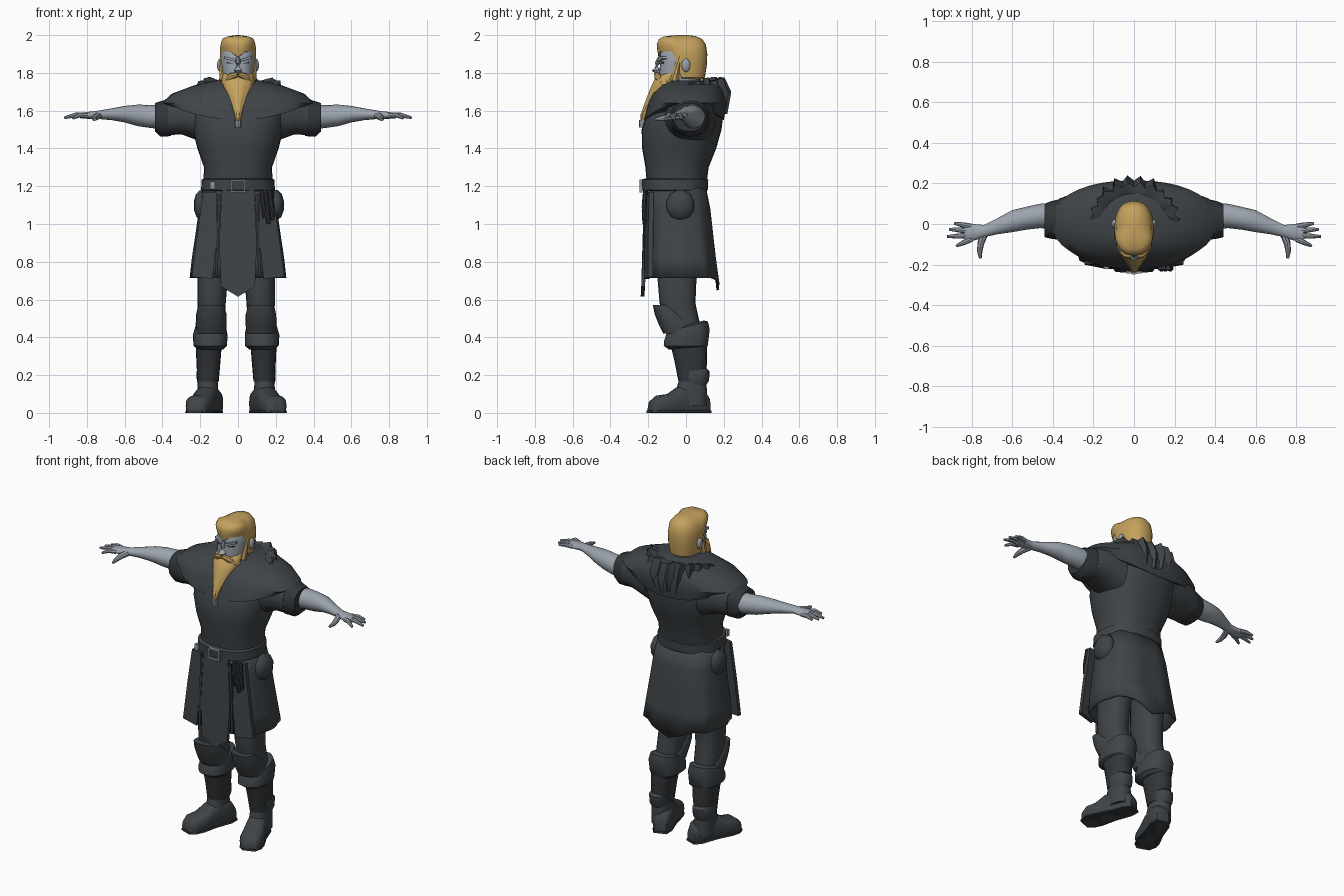
import bpy, bmesh, math, random
from mathutils import Vector, Matrix

random.seed(4)

def material(name, rgb):
    m = bpy.data.materials.new(name)
    m.diffuse_color = (*rgb, 1)
    return m

CLOTH = material("slate cloth", (0.05, 0.058, 0.065))
DARK = material("dark leather", (0.032, 0.036, 0.041))
SKIN = material("grey skin", (0.33, 0.37, 0.42))
HAIR = material("golden hair", (0.56, 0.36, 0.11))
METAL = material("metal", (0.30, 0.32, 0.34))

def rings_to_mesh(name, mat, rings, caps=True, closed=True):
    """Bridge equal-length rings of points into one surface."""
    bm = bmesh.new()
    vs = [[bm.verts.new(p) for p in r] for r in rings]
    n = len(rings[0])
    for a, b in zip(vs, vs[1:]):
        for i in range(n if closed else n - 1):
            j = (i + 1) % n
            bm.faces.new((a[i], a[j], b[j], b[i]))
    if caps:
        bm.faces.new(vs[0][::-1])
        bm.faces.new(vs[-1])
    bmesh.ops.recalc_face_normals(bm, faces=bm.faces)
    me = bpy.data.meshes.new(name)
    bm.to_mesh(me)
    bm.free()
    me.materials.append(mat)
    ob = bpy.data.objects.new(name, me)
    bpy.context.collection.objects.link(ob)
    return ob

def loft(name, mat, rows, axis="z", n=20, power=0.85, warp=None, caps=True, ripple=0, waves=8):
    """Rows are (position, low, high, low, high) across the two other axes."""
    rings = []
    for k, (p, a0, a1, b0, b1) in enumerate(rows):
        ring = []
        for i in range(n):
            t = 2 * math.pi * i / n
            c, s = math.cos(t), math.sin(t)
            f = 1 + ripple * k / len(rows) * math.cos(waves * t)
            a = (a0 + a1) / 2 + (a1 - a0) / 2 * f * math.copysign(abs(c) ** power, c)
            b = (b0 + b1) / 2 + (b1 - b0) / 2 * f * math.copysign(abs(s) ** power, s)
            v = Vector({"z": (a, b, p), "x": (p, a, b), "y": (a, p, b)}[axis])
            ring.append(warp(v) if warp else v)
        rings.append(ring)
    return rings_to_mesh(name, mat, rings, caps)

def tube(name, mat, pts, n=8):
    """Round limb through (x, y, z, radius) points."""
    rings = []
    for k, p in enumerate(pts):
        d = Vector(pts[min(k + 1, len(pts) - 1)][:3]) - Vector(pts[max(k - 1, 0)][:3])
        q = d.to_track_quat("Z", "Y")
        rings.append([Vector(p[:3]) + q @ Vector((p[3] * math.cos(2 * math.pi * i / n),
                      p[3] * math.sin(2 * math.pi * i / n), 0)) for i in range(n)])
    return rings_to_mesh(name, mat, rings)

def plate(name, mat, pts, thick):
    """Slab from (x, y, z) outline points, thickened backwards."""
    return rings_to_mesh(name, mat, [pts, [(x, y + thick, z) for x, y, z in pts]])

def blob(name, mat, loc, size):
    rows = [(loc[2] + size[2] * math.sin(a),) + tuple(
        loc[k] + e * size[k] * math.cos(a) for k in (0, 1) for e in (-1, 1))
        for a in [math.radians(d) for d in (-80, -50, -20, 15, 45, 78)]]
    return loft(name, mat, rows, n=14, power=1)

def sym(rows):
    return [(z, -w, w, a, b) for z, w, a, b in rows]

# Torso
loft("tunic", CLOTH, sym([(1.18, .185, -.205, .105), (1.3, .18, -.215, .12), (1.4, .215, -.232, .16),
     (1.5, .24, -.235, .188), (1.6, .25, -.205, .2), (1.7, .2, -.13, .19), (1.75, .1, -.08, .13)]), n=28)

# Shoulder mantle, its hem lifted over the arms
def lift_hem(v):
    if v.z < 1.6:
        v.z += .075 * min(1, abs(v.x) / .35) ** 2
    return v
loft("mantle", CLOTH, sym([(1.76, .12, -.08, .15), (1.735, .23, -.13, .185), (1.69, .35, -.175, .205),
     (1.64, .405, -.2, .215), (1.55, .365, -.222, .2), (1.56, .33, -.2, .18)]), n=36, power=.9, warp=lift_hem)

# Ragged fur collar dipping at the front
rows = [[] for _ in range(5)]
for i in range(44):
    a = 2 * math.pi * i / 44
    s, c, f = math.sin(a), math.cos(a), (1 - math.cos(a)) / 2
    j = (1.06 if i % 2 else .95) + random.uniform(-.03, .03)
    dz = random.uniform(-.012, .015)
    rows[0].append((.085 * s, .03 + .06 * c, 1.72 - .06 * f))
    rows[1].append((.16 * s, .03 + .12 * c, 1.76 - .12 * f ** 3))
    rows[2].append((.21 * s * j, .025 + .17 * c * j, 1.765 - .14 * f ** 3 + dz))
    rows[3].append((.215 * s * j, .02 + .208 * c * j, 1.69 - .1 * f + dz))
    rows[4].append((.18 * s, .01 + .2 * c * j, 1.59 - .04 * f + dz))
rings_to_mesh("fur_collar", CLOTH, rows, caps=False)

# Skirt with a pointed back hem
def back_point(v):
    if v.z < .75 and v.y > .08:
        v.z -= .065 * max(0, 1 - abs(v.x) / .16)
    return v
skirt = loft("skirt", CLOTH, sym([(1.2, .185, -.2, .105), (1.08, .205, -.2, .13), (.95, .222, -.203, .145),
     (.82, .24, -.208, .16), (.715, .25, -.21, .178)]), n=48, power=.75, warp=back_point, caps=False,
     ripple=.03, waves=10)
sol = skirt.modifiers.new("thickness", "SOLIDIFY")
sol.thickness = .012
sol.offset = -1

# Front apron and split panels
plate("apron", CLOTH, [(-.085, -.222, 1.19), (.085, -.222, 1.19), (.1, -.225, .9), (.09, -.237, .67),
      (0, -.24, .615), (-.09, -.237, .67), (-.1, -.225, .9)], .02)
for s in (-1, 1):
    plate("front_panel", CLOTH, [(s * x, y, z) for x, y, z in
          [(.115, -.21, 1.17), (.185, -.195, 1.17), (.215, -.2, .95), (.245, -.2, .72),
           (.135, -.222, .71), (.115, -.218, .9)]], .025)
    plate("apron_gap", DARK, [(s * x, -.2225, z) for x, z in
          [(.088, 1.16), (.108, 1.16), (.116, .9), (.122, .73), (.105, .72), (.104, .9)]], .008)

# Belt, buckle, pouches and hanging straps
loft("belt", CLOTH, sym([(1.175, .188, -.215, .11), (1.18, .196, -.232, .115), (1.235, .192, -.236, .118),
     (1.24, .182, -.22, .108)]), n=32)
for x, z, w, h in [(-.033, 1.202, .004, .034), (.033, 1.202, .004, .034), (0, 1.232, .035, .004),
                   (0, 1.172, .035, .004), (-.135, 1.205, .012, .02)]:
    y = -.245 if abs(x) < .1 else -.222
    plate("buckle", METAL, [(x - w, y, z - h), (x + w, y, z - h), (x + w, y, z + h), (x - w, y, z + h)], .015)
blob("pouch_right", CLOTH, (.2, -.03, 1.1), (.045, .078, .082))
blob("pouch_left", CLOTH, (-.195, -.04, 1.1), (.04, .07, .08))
for x, z in [(.135, 1.03), (.155, 1.0), (.178, 1.02)]:
    tube("belt_strap", DARK, [(x - .01, -.215, 1.18, .012), (x, -.222, z + .07, .013), (x + .006, -.22, z, .011)])

for s in (-1, 1):
    def side(v, s=s):
        v.x *= s
        return v
    def leg(v, s=s):
        v.x = s * v.x - .01
        return v
    def cuff_tilt(v):
        if v.z > .4:
            v.z += .25 * v.y
        return leg(v)
    turn = Matrix.Rotation(math.radians(20), 3, "Z")
    def foot(v):
        v = turn @ v + Vector((.15, 0, 0))
        v.z = max(v.z, 0)
        return leg(v)

    # Sleeve and bare arm
    loft("sleeve", CLOTH, [(.18, -.12, .16, 1.43, 1.69), (.3, -.1, .15, 1.475, 1.69), (.37, -.08, .125, 1.47, 1.66)],
         "x", warp=side)
    loft("sleeve_cuff", DARK, [(.355, -.08, .125, 1.465, 1.665), (.41, -.072, .112, 1.463, 1.65),
         (.44, -.065, .1, 1.49, 1.64)], "x", warp=side)
    loft("arm", SKIN, [(.38, -.035, .105, 1.5, 1.63), (.46, -.02, .1, 1.508, 1.63), (.53, -.028, .085, 1.518, 1.632),
         (.6, -.04, .068, 1.538, 1.625), (.67, -.05, .03, 1.55, 1.612), (.74, -.065, -.005, 1.556, 1.6),
         (.79, -.082, .0, 1.557, 1.594), (.835, -.085, -.005, 1.558, 1.588)], "x", n=16, power=1, warp=side)
    # Fingers and thumb
    for y0, x1, y1, z1 in [(-.012, .885, .003, 1.568), (-.034, .91, -.026, 1.565), (-.056, .92, -.062, 1.562),
                           (-.074, .875, -.108, 1.56)]:
        tube("finger", SKIN, [(s * .8, y0, 1.574, .014), (s * (.8 + x1) / 2, (y0 + y1) / 2, 1.577, .013),
             (s * x1, y1, z1, .007)])
    tube("thumb", SKIN, [(s * .735, -.04, 1.575, .02), (s * .755, -.095, 1.565, .017), (s * .76, -.135, 1.557, .013),
         (s * .757, -.168, 1.552, .007)])

    # Leg, knee guard, fur cuff, shin wrap, ankle
    loft("thigh", CLOTH, [(.95, .03, .2, -.14, .1), (.7, .045, .205, -.15, .055), (.58, .055, .205, -.14, .05),
         (.42, .065, .2, -.09, .085)], warp=leg)
    loft("knee_guard", CLOTH, [(.572, .065, .2, -.176, -.08), (.52, .05, .212, -.165, -.01), (.47, .05, .214, -.145, .04),
         (.42, .055, .21, -.12, .06)], warp=leg)
    loft("knee_cuff", CLOTH, [(.335, .07, .2, -.09, .095), (.355, .047, .225, -.118, .115), (.41, .045, .228, -.115, .125),
         (.455, .055, .215, -.1, .115), (.465, .075, .195, -.08, .095)], n=26, warp=cuff_tilt, ripple=.03, waves=9)
    loft("shin_wrap", DARK, [(.37, .075, .215, -.085, .11), (.27, .083, .21, -.06, .112), (.165, .092, .205, -.04, .1)],
         warp=leg)
    loft("ankle_strap", CLOTH, [(.145, .105, .2, -.015, .105), (.17, .095, .208, -.025, .122),
         (.22, .093, .21, -.03, .125), (.235, .105, .2, -.02, .11)], warp=leg)
    loft("ankle", CLOTH, [(.2, .1, .2, -.03, .1), (.13, .095, .205, -.05, .11), (.04, .095, .205, -.06, .11)], warp=leg)

    # Boot, turned outwards
    loft("boot", CLOTH, [(.125, -.035, .035, -.02, .08), (.1, -.05, .05, -.02, .12), (.03, -.055, .055, -.02, .15),
         (-.05, -.06, .06, -.02, .135), (-.1, -.067, .067, -.02, .1), (-.16, -.066, .066, -.02, .092),
         (-.195, -.05, .05, -.02, .065), (-.205, -.035, .035, -.02, .03)], "y", n=18, power=.7, warp=foot)
    loft("sole", DARK, [(.13, -.04, .04, -.01, .014), (.08, -.058, .058, -.01, .014), (-.03, -.058, .058, -.01, .014),
         (-.12, -.07, .07, -.01, .014), (-.17, -.066, .066, -.01, .014), (-.208, -.04, .04, -.01, .014)],
         "y", n=12, power=.4, warp=foot)

    # Ear, brow, eye, sideburn, moustache
    blob("ear", SKIN, (s * .095, .0, 1.84), (.016, .024, .036))
    plate("eyebrow", SKIN, [(s * .012, -.153, 1.872), (s * .07, -.13, 1.888), (s * .072, -.125, 1.875),
          (s * .014, -.153, 1.858)], .03)
    plate("eye", DARK, [(s * .022, -.142, 1.85), (s * .06, -.125, 1.858), (s * .058, -.125, 1.85)], .009)
    tube("sideburn", HAIR, [(s * .083, -.03, 1.9, .012), (s * .084, -.045, 1.84, .016), (s * .074, -.06, 1.76, .024)])
    tube("moustache", HAIR, [(s * .002, -.158, 1.792, .012), (s * .035, -.152, 1.782, .018), (s * .065, -.13, 1.755, .014),
         (s * .078, -.12, 1.73, .004)])
    # Ragged beard locks
    for x, y, z in [(.075, -.1, 1.75), (.062, -.135, 1.7), (.045, -.165, 1.66)]:
        tube("beard_lock", HAIR, [(s * (x - .02), y, z + .03, .02), (s * x, y - .005, z, .014),
             (s * (x + .008), y - .01, z - .03, .003)], n=6)

# Head and nose
loft("head", SKIN, sym([(1.6, .06, -.04, .08), (1.7, .062, -.09, .07), (1.74, .075, -.135, .075), (1.8, .084, -.143, .085),
     (1.86, .09, -.135, .09), (1.91, .09, -.14, .092), (1.96, .07, -.11, .075)]), n=24)
tube("nose", SKIN, [(0, -.14, 1.882, .01), (0, -.152, 1.85, .013), (0, -.16, 1.815, .021), (0, -.145, 1.797, .012)])

# Hair cap, with a high hairline over the face and a small widow's peak
def hairline(v):
    u = min(1, max(0, (-.025 - v.y) / .05))
    low = 1.765 + u * (.145 - .03 * max(0, 1 - abs(v.x) / .04))
    v.z = 2.0 - (2.0 - v.z) * (2.0 - low) / .235
    return v
loft("hair", HAIR, sym([(1.765, .07, -.13, .085), (1.775, .088, -.146, .1), (1.84, .095, -.152, .11),
     (1.9, .096, -.155, .113), (1.95, .088, -.145, .105), (1.98, .066, -.125, .085), (1.995, .035, -.08, .05),
     (2.0, .008, -.04, .01)]), n=32, warp=hairline, caps=True)

# Beard and its clasp
loft("beard", HAIR, sym([(1.8, .078, -.125, -.02), (1.765, .086, -.168, -.04), (1.72, .076, -.188, -.06),
     (1.67, .052, -.208, -.1), (1.62, .032, -.226, -.155), (1.58, .02, -.24, -.19), (1.545, .011, -.24, -.21)]),
     n=32, power=1, ripple=.08, waves=10)
loft("beard_clasp", METAL, sym([(1.51, .015, -.248, -.215), (1.55, .017, -.25, -.213)]), n=8)

# Smooth shading with crisp edges kept
for ob in bpy.data.objects:
    ob.select_set(True)
    bpy.context.view_layer.objects.active = ob
bpy.ops.object.shade_smooth_by_angle(angle=math.radians(40))
